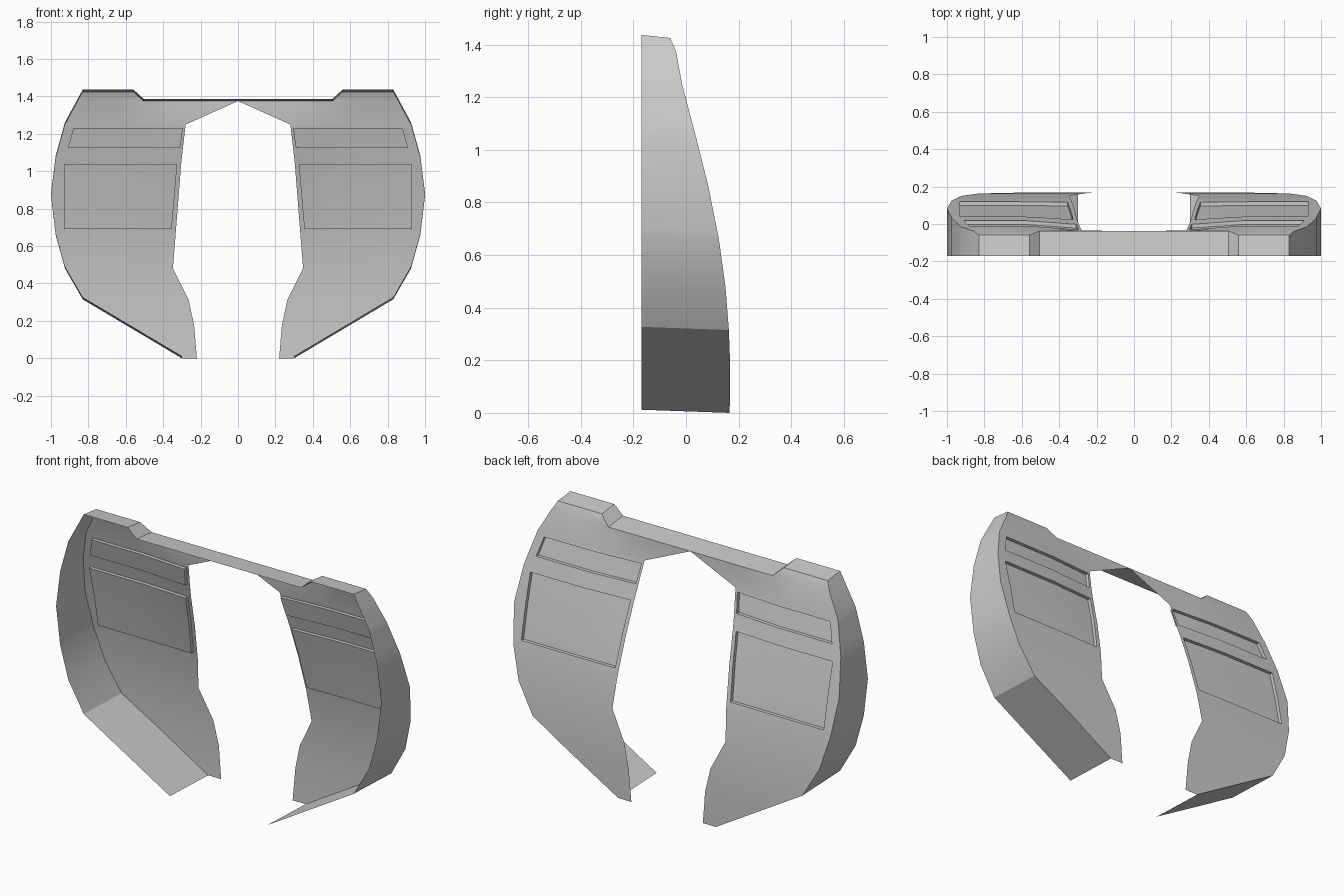
import bpy, bmesh

cube = bpy.data.objects.get("Cube")
if cube:
    bpy.data.objects.remove(cube)

# one plain grey for the whole shell
grey = bpy.data.materials.new("plain_grey")
grey.use_nodes = True
grey.diffuse_color = (0.6, 0.6, 0.6, 1)
grey.node_tree.nodes["Principled BSDF"].inputs["Base Color"].default_value = (0.6, 0.6, 0.6, 1)

FRONT_Y, RISE, RECESS = -0.17, 0.012, 0.02

# profiles against height: (z, value)
OUTER = [(0, .30), (.315, .83), (.48, .925), (.66, .975), (.87, 1), (1.07, .975), (1.25, .925), (1.425, .83)]
INNER = [(0, .22), (.18, .235), (.315, .265), (.48, .348), (1.05, .303), (1.25, .28), (1.375, 0)]
DEPTH = [(0, .166), (.18, .168), (.315, .163), (.48, .15), (.66, .125), (.87, .083),
         (1.04, .04), (1.25, -.015), (1.375, -.038), (1.425, -.06)]
PANEL_IN = [(.69, .355), (1.04, .325), (1.125, .31), (1.23, .295)]
PANEL_OUT = [(.69, .93), (1.04, .93), (1.125, .91), (1.23, .88)]
ROWS = [0, .18, .315, .48, .66, .69, .87, 1.04, 1.07, 1.125, 1.23, 1.25]
PANELS = [(.69, 1.04), (1.125, 1.23)]


def at(profile, z):
    """Linear interpolation along a profile."""
    for (z0, a), (z1, b) in zip(profile, profile[1:]):
        if z <= z1:
            return a + (b - a) * max(0, z - z0) / (z1 - z0)
    return profile[-1][1]


def back_y(x, z):
    """Depth of the back sheet, bending forward beside the opening."""
    height = min(1, max(0, (z - .6) / .5)) if z < 1.3 else 0
    return at(DEPTH, z) - .02 * height * min(1, max(0, (.58 - x) / .28))


def row_xs(z):
    inner, outer = at(INNER, z), at(OUTER, z)
    if PANELS[0][0] <= z <= PANELS[-1][1]:
        a, b = at(PANEL_IN, z), at(PANEL_OUT, z)
    else:
        a, b = inner + .04 * (outer - inner), outer - .08 * (outer - inner)
    return [inner, a, a + .2 * (b - a), a + .45 * (b - a), b, outer]


bm = bmesh.new()


def vert(x, z):
    return bm.verts.new((x, back_y(x, z), z))


# back sheet grid
grid = [[vert(x, z) for x in row_xs(z)] for z in ROWS]
bridge = [vert(x, 1.375) for x in (0, .28, .505, .68, .81, at(OUTER, 1.375))]
ear = [vert(x, 1.425) for x in (.56, .67, .78, .83)]
grid.append(bridge)
recesses = [[] for p in PANELS]
for low, high in zip(grid, grid[1:]):
    for c in range(5):
        face = bm.faces.new((low[c + 1], low[c], high[c], high[c + 1]))
        z0, z1 = low[c].co.z, high[c].co.z
        for found, (bottom, top) in zip(recesses, PANELS):
            if 1 <= c <= 3 and z0 > bottom - .001 and z1 < top + .001:
                found.append(face)
for c in range(3):
    bm.faces.new((bridge[c + 3], bridge[c + 2], ear[c], ear[c + 1]))

# rim wall running forward from the outer edge
edge = [row[-1] for row in grid] + ear[::-1] + bridge[2::-1]
rim = [bm.verts.new((v.co.x, FRONT_Y, v.co.z + RISE)) for v in edge]
for i in range(len(edge) - 1):
    bm.faces.new((edge[i], edge[i + 1], rim[i + 1], rim[i]))

# recessed panels
for faces in recesses:
    out = bmesh.ops.extrude_face_region(bm, geom=faces)["geom"]
    bmesh.ops.translate(bm, vec=(0, -RECESS, 0), verts=[g for g in out if isinstance(g, bmesh.types.BMVert)])
    bmesh.ops.delete(bm, geom=[f for f in faces if f.is_valid], context="FACES_ONLY")

mesh = bpy.data.meshes.new("curved_shell")
bm.to_mesh(mesh)
bm.free()
mesh.materials.append(grey)
shell = bpy.data.objects.new("curved_shell", mesh)
bpy.context.collection.objects.link(shell)

for o in bpy.context.selected_objects:
    o.select_set(False)
shell.select_set(True)
bpy.context.view_layer.objects.active = shell
mirror = shell.modifiers.new("mirror", "MIRROR")
mirror.use_clip = True
bpy.ops.object.modifier_apply(modifier=mirror.name)
bpy.ops.object.shade_smooth_by_angle(angle=.5)
